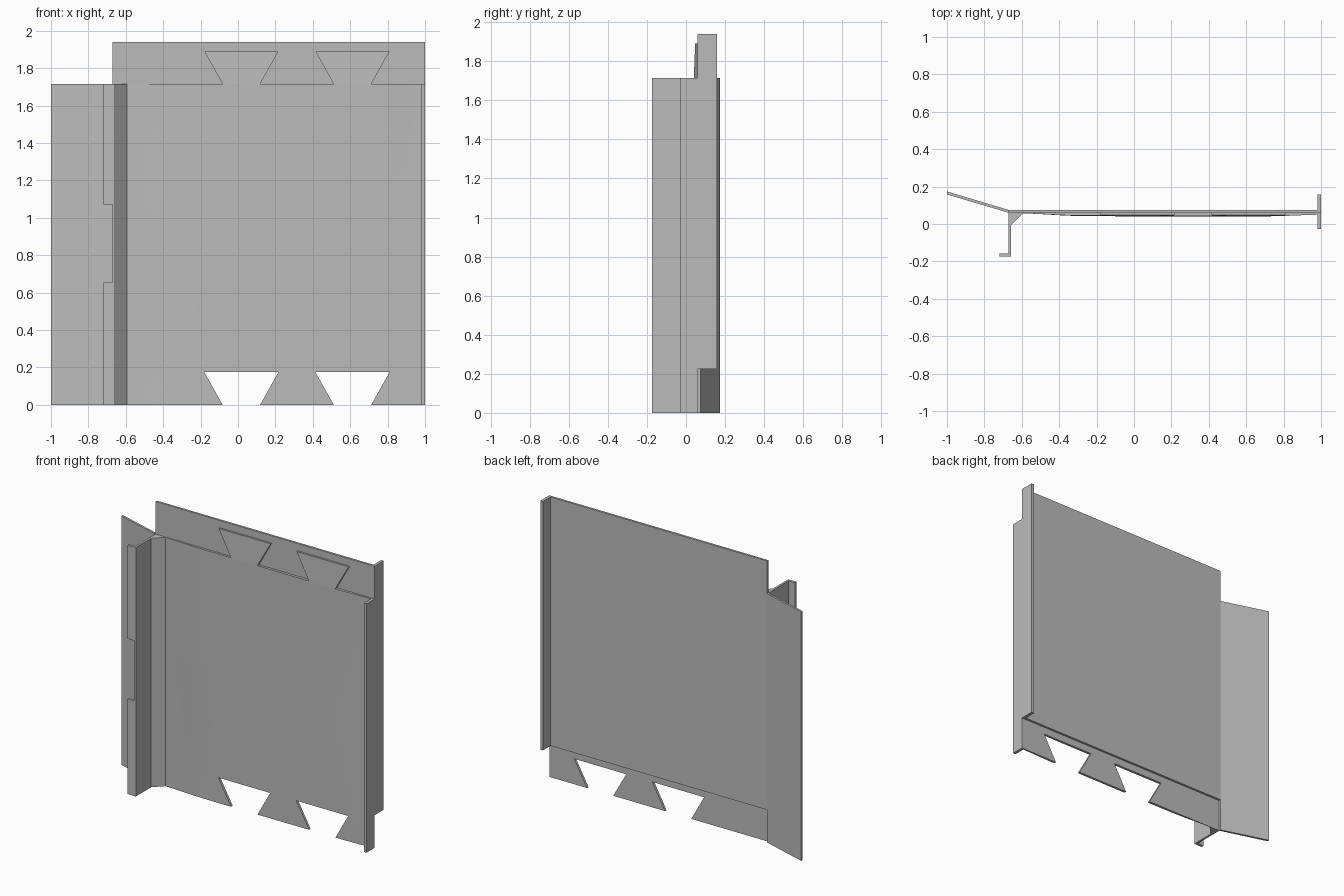
import bpy, bmesh
from math import sin, radians
from mathutils import Vector

cube = bpy.data.objects.get("Cube")
if cube:
    bpy.data.objects.remove(cube, do_unlink=True)

grey = bpy.data.materials.new("plain grey")
grey.use_nodes = True
grey.diffuse_color = (0.5, 0.5, 0.5, 1)
grey.node_tree.nodes["Principled BSDF"].inputs["Base Color"].default_value = (0.5, 0.5, 0.5, 1)

TOP, BACK_LOW, FULL = 1.715, 0.225, 1.94
FACE = 0.06          # plane where front sheet meets the back plate


def finish(name, bm):
    bmesh.ops.recalc_face_normals(bm, faces=bm.faces)
    mesh = bpy.data.meshes.new(name)
    bm.to_mesh(mesh)
    bm.free()
    mesh.materials.append(grey)
    obj = bpy.data.objects.new(name, mesh)
    bpy.context.collection.objects.link(obj)
    return obj


def prism(name, outline, z0, z1):
    """Extrude an (x, y) outline from z0 up to z1."""
    bm = bmesh.new()
    face = bm.faces.new([bm.verts.new((x, y, z0)) for x, y in outline])
    ext = bmesh.ops.extrude_face_region(bm, geom=[face])
    verts = [v for v in ext["geom"] if isinstance(v, bmesh.types.BMVert)]
    bmesh.ops.translate(bm, verts=verts, vec=(0, 0, z1 - z0))
    return finish(name, bm)


def box(name, x0, x1, y0, y1, z0, z1):
    return prism(name, [(x0, y0), (x1, y0), (x1, y1), (x0, y1)], z0, z1)


# Back plate, angled side wing and two-step edge flange
box("back_plate", -0.67, 0.99, FACE, 0.075, BACK_LOW, FULL)
prism("side_wing", [(-0.67, FACE), (-0.67, 0.075), (-1, 0.174), (-1, 0.158)], 0, TOP)
box("edge_flange_front", 0.98, 1, -0.028, FACE, 0, TOP)
box("edge_flange_back", 0.98, 1, FACE, 0.158, BACK_LOW, FULL)

# Standing web with corner gusset
prism("web_and_gusset", [(-0.672, FACE), (-0.672, -0.174), (-0.657, -0.174),
                         (-0.657, -0.007), (-0.59, FACE)], 0, TOP)

# Web lip, interrupted in the middle
for part, z0, z1 in (("lower", 0, 0.655), ("upper", 1.07, TOP)):
    box("web_lip_" + part, -0.72, -0.672, -0.174, -0.157, z0, z1)


def ease(t):
    t = max(0, min(1, t))
    return t * t * (3 - 2 * t)


def relief(x, z):
    """Gentle uneven bulge of the front sheet."""
    rise = ease((x + 0.62) / 0.35) * (0.45 + 0.55 * ease((1.02 - x) / 0.3))
    wave = sin(3.1 * x + 1.3 * z) * sin(2.7 * z - 1.1 * x)
    return FACE - 0.003 - rise * (0.0145 + 0.002 * wave)


# Front sheet with dovetail notches along the bottom
CENTRES, WIDE, NARROW, DEPTH = (0.018, 0.612), 0.198, 0.1, 0.175
bm = bmesh.new()
bmesh.ops.create_grid(bm, x_segments=24, y_segments=24, size=1)
for v in bm.verts:
    v.co = Vector((0.16 + 0.82 * v.co.x, FACE, TOP * (v.co.y + 1) / 2))


def cut(co, no):
    geom = bm.verts[:] + bm.edges[:] + bm.faces[:]
    bmesh.ops.bisect_plane(bm, geom=geom, plane_co=co, plane_no=no, dist=1e-5)


cut((0, 0, DEPTH), (0, 0, 1))
for c in CENTRES:
    for s in (-1, 1):
        cut((c + s * NARROW, 0, 0), (DEPTH, 0, -s * (WIDE - NARROW)))


def in_notch(p):
    half = NARROW + (WIDE - NARROW) * p.z / DEPTH
    return p.z < DEPTH and any(abs(p.x - c) < half for c in CENTRES)


gone = [f for f in bm.faces if in_notch(f.calc_center_median())]
bmesh.ops.delete(bm, geom=gone, context='FACES')
ext = bmesh.ops.extrude_face_region(bm, geom=bm.faces[:])
for v in ext["geom"]:
    if isinstance(v, bmesh.types.BMVert):
        v.co.y = relief(v.co.x, v.co.z)
sheet = finish("front_sheet", bm)
bpy.ops.object.select_all(action='DESELECT')
sheet.select_set(True)
bpy.context.view_layer.objects.active = sheet
bpy.ops.object.shade_smooth_by_angle(angle=radians(30))

# Dovetail tabs above the sheet, slightly thinner at the top
for side, c in zip(("right", "left"), CENTRES):
    bm = bmesh.new()
    rings = []
    for y_low, y_high in ((0.04, 0.047), (FACE, FACE)):
        rings.append([bm.verts.new(p) for p in (
            (c - NARROW, y_low, TOP), (c + NARROW, y_low, TOP),
            (c + WIDE, y_high, TOP + DEPTH), (c - WIDE, y_high, TOP + DEPTH))])
    front, back = rings
    bm.faces.new(front)
    bm.faces.new(back[::-1])
    for i in range(4):
        j = (i + 1) % 4
        bm.faces.new((front[i], back[i], back[j], front[j]))
    finish("dovetail_tab_" + side, bm)
